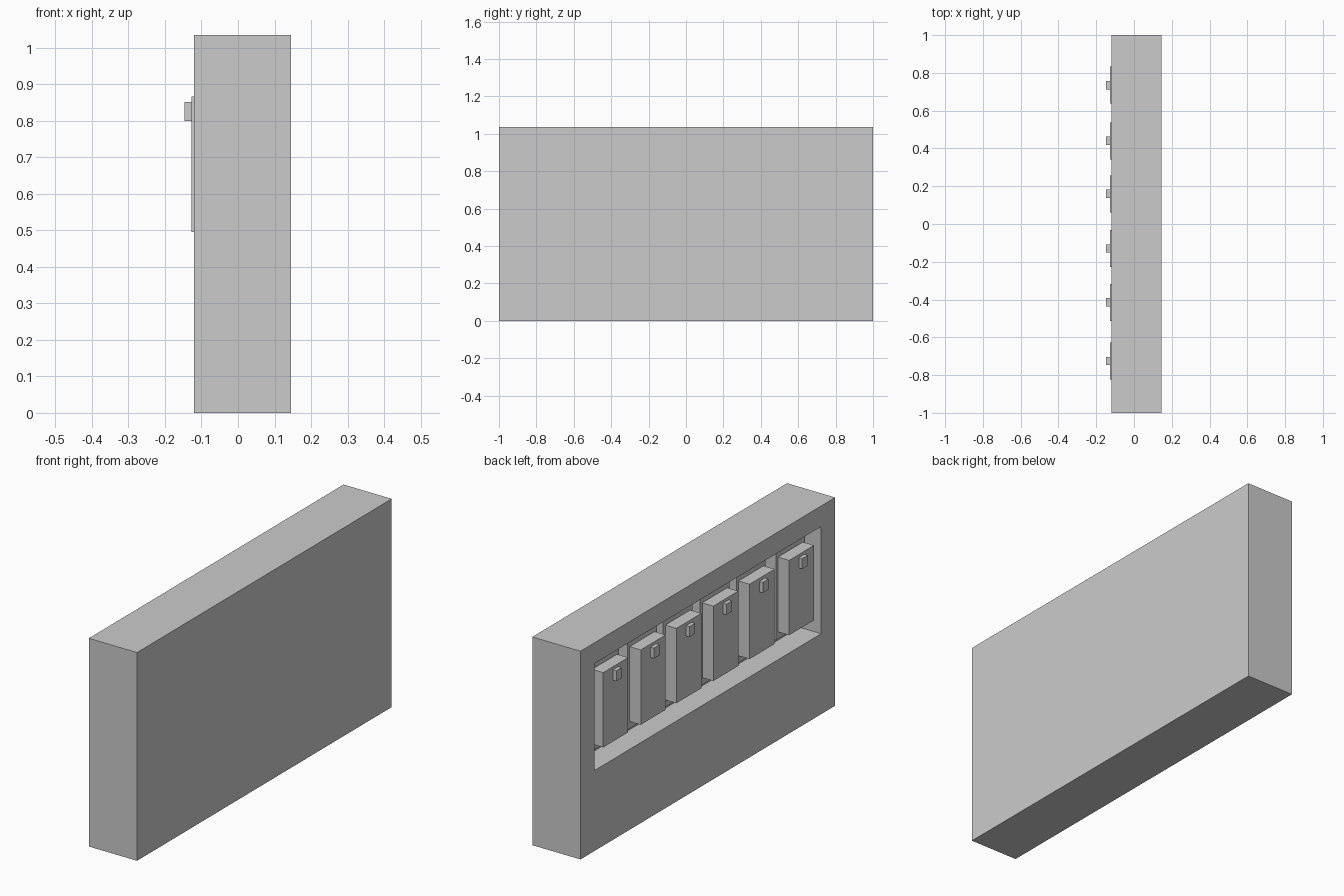
import bpy, bmesh

if "Cube" in bpy.data.objects:
    bpy.data.objects.remove(bpy.data.objects["Cube"])


def finish(name, bm):
    bmesh.ops.recalc_face_normals(bm, faces=bm.faces)
    mesh = bpy.data.meshes.new(name)
    bm.to_mesh(mesh)
    bm.free()
    obj = bpy.data.objects.new(name, mesh)
    bpy.context.collection.objects.link(obj)
    return obj


def box_mesh(x0, x1, y0, y1, z0, z1):
    bm = bmesh.new()
    bmesh.ops.create_cube(bm, size=1)
    for v in bm.verts:
        v.co.x = x0 if v.co.x < 0 else x1
        v.co.y = y0 if v.co.y < 0 else y1
        v.co.z = z0 if v.co.z < 0 else z1
    return bm


def box(name, *dims):
    return finish(name, box_mesh(*dims))


FACE_X, BACK_X = -0.12, 0.145
RECESS_X = 0.0       # back of the recess
PANEL_BACK = -0.067  # where panels meet their mounts

# Cabinet: a slab with a rectangular recess sunk into its -x side
bm = box_mesh(FACE_X, BACK_X, -1, 1, 0, 1.035)
side = min(bm.faces, key=lambda f: f.calc_center_median().x)
bmesh.ops.inset_region(bm, faces=[side], thickness=0.1)
for v in side.verts:
    v.co.y = 0.89 if v.co.y > 0 else -0.89
    v.co.z = 0.932 if v.co.z > 0.5 else 0.40
sunk = bmesh.ops.extrude_discrete_faces(bm, faces=[side])["faces"][0]
for v in sunk.verts:
    v.co.x = RECESS_X
finish("cabinet", bm)

# Six panels, each on a wider mount and with a small knob
for i, y in enumerate((0.735, 0.44, 0.16, -0.13, -0.415, -0.725), 1):
    box(f"mount_{i}", PANEL_BACK, RECESS_X, y - 0.115, y + 0.115, 0.46, 0.905)
    box(f"panel_{i}", -0.128, PANEL_BACK, y - 0.098, y + 0.098, 0.495, 0.867)
    box(f"knob_{i}", -0.147, -0.128, y - 0.022, y + 0.022, 0.80, 0.852)
